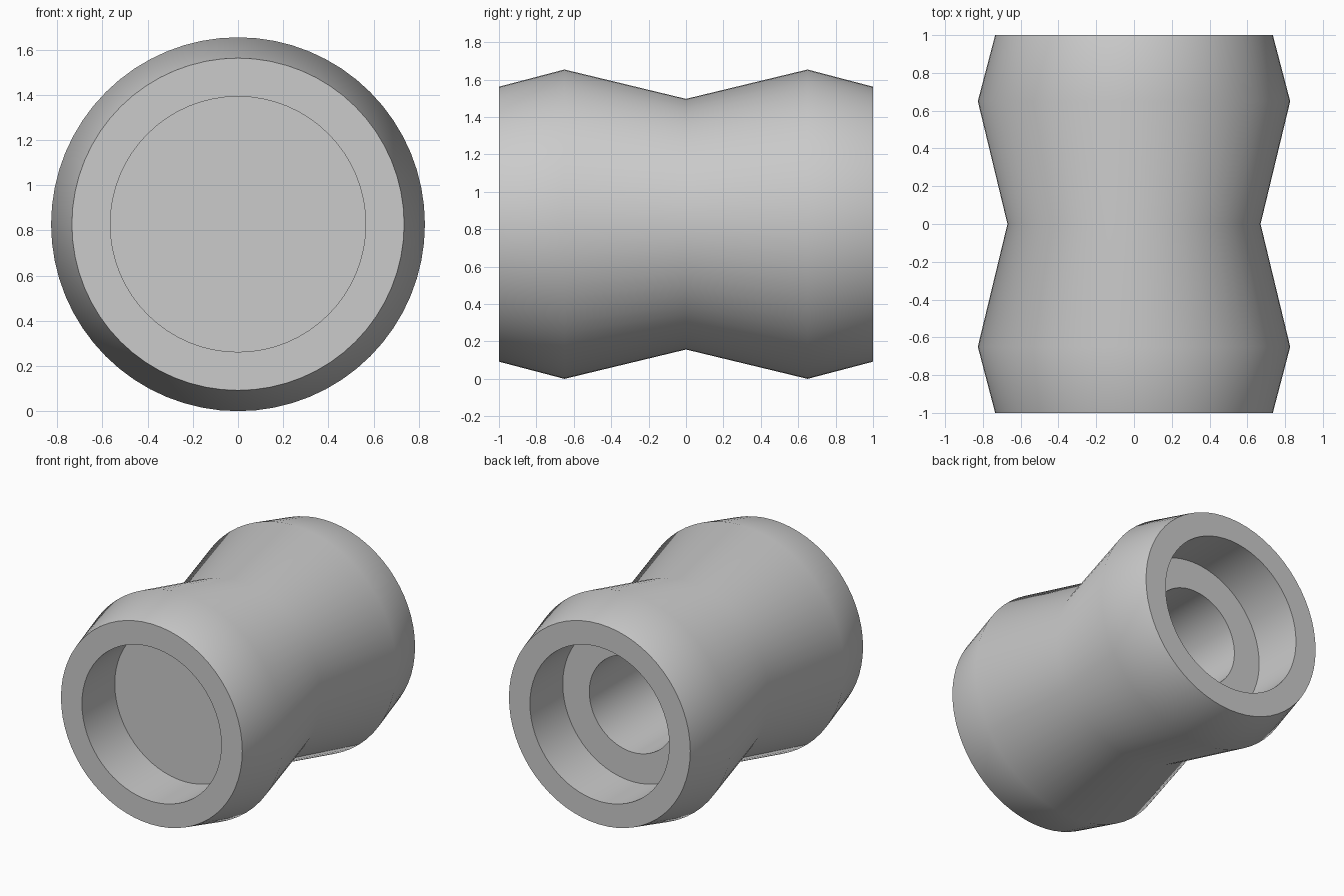
import bpy, bmesh, math
from mathutils import Vector

SEGMENTS = 64
RADIUS = 0.827

cube = bpy.data.objects.get("Cube")
if cube:
    bpy.data.objects.remove(cube, do_unlink=True)

# Plain grey material
grey = bpy.data.materials.new("plain_grey")
grey.use_nodes = True
colour = (0.6, 0.6, 0.6, 1)
grey.diffuse_color = colour
grey.node_tree.nodes["Principled BSDF"].inputs["Base Color"].default_value = colour

# Half section as (radius, y): front recess, waisted outer wall, stepped rear bore
profile = [
    (0, -0.62), (0.565, -0.62), (0.565, -1), (0.735, -1),
    (RADIUS, -0.65), (0.67, 0), (RADIUS, 0.65),
    (0.735, 1), (0.565, 1), (0.565, 0.62),
    (0.35, 0.62), (0.35, -0.4), (0, -0.4),
]

# Turn the section around the y axis
bm = bmesh.new()
verts = [bm.verts.new((r, y, 0)) for r, y in profile]
edges = [bm.edges.new(pair) for pair in zip(verts, verts[1:])]
bmesh.ops.spin(bm, geom=verts + edges, cent=Vector((0, 0, 0)), axis=Vector((0, 1, 0)),
               angle=math.tau, steps=SEGMENTS, use_merge=False)
bmesh.ops.remove_doubles(bm, verts=bm.verts, dist=0.0001)
bmesh.ops.recalc_face_normals(bm, faces=bm.faces)

mesh = bpy.data.meshes.new("waisted_sleeve")
bm.to_mesh(mesh)
bm.free()
mesh.materials.append(grey)

sleeve = bpy.data.objects.new("waisted_sleeve", mesh)
sleeve.location.z = RADIUS
bpy.context.collection.objects.link(sleeve)

# Smooth walls, crisp rims
bpy.ops.object.select_all(action='DESELECT')
sleeve.select_set(True)
bpy.context.view_layer.objects.active = sleeve
bpy.ops.object.shade_smooth_by_angle(angle=math.radians(35))
